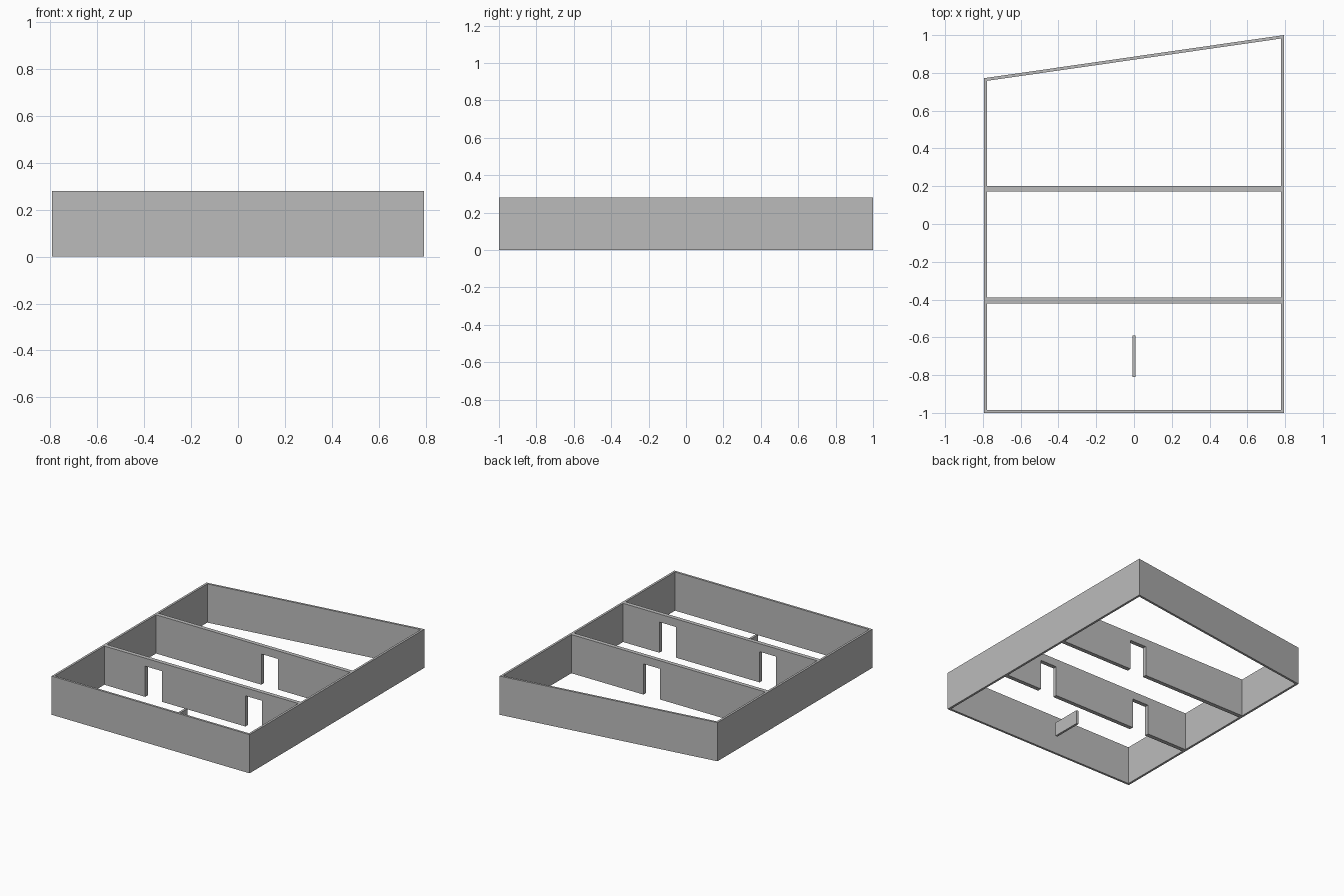
import bpy
import bmesh

cube = bpy.data.objects.get("Cube")
if cube:
    bpy.data.objects.remove(cube, do_unlink=True)

HALF_X, HEIGHT, WALL = 0.793, 0.28, 0.016
BACK_RIGHT, BACK_LEFT = 0.772, 1.0   # depth of the slanted back at each side
DOOR_W, DOOR_H = 0.133, 0.222

grey = bpy.data.materials.new("plaster_grey")
grey.use_nodes = True
grey.diffuse_color = (0.5, 0.5, 0.5, 1)
grey.node_tree.nodes["Principled BSDF"].inputs["Base Color"].default_value = (0.5, 0.5, 0.5, 1)


def finish(name, bm):
    """Turn a bmesh into a named, flat shaded object."""
    bmesh.ops.recalc_face_normals(bm, faces=bm.faces)
    mesh = bpy.data.meshes.new(name)
    bm.to_mesh(mesh)
    bm.free()
    mesh.materials.append(grey)
    obj = bpy.data.objects.new(name, mesh)
    bpy.context.collection.objects.link(obj)
    return obj


def extrude(bm, faces, offset):
    """Give flat faces a thickness."""
    result = bmesh.ops.extrude_face_region(bm, geom=faces, use_keep_orig=True)
    verts = [g for g in result["geom"] if isinstance(g, bmesh.types.BMVert)]
    bmesh.ops.translate(bm, verts=verts, vec=offset)


def outer_walls():
    """Closed ring of walls with a slanted back."""
    slope = (BACK_LEFT - BACK_RIGHT) / (2 * HALF_X)
    drop = WALL * (1 + slope ** 2) ** 0.5
    ix = HALF_X - WALL
    outer = [(-HALF_X, -1), (HALF_X, -1), (HALF_X, BACK_LEFT), (-HALF_X, BACK_RIGHT)]
    inner = [(-ix, -1 + WALL), (ix, -1 + WALL),
             (ix, BACK_LEFT - slope * WALL - drop),
             (-ix, BACK_RIGHT + slope * WALL - drop)]
    bm = bmesh.new()
    o = [bm.verts.new((x, y, 0)) for x, y in outer]
    i = [bm.verts.new((x, y, 0)) for x, y in inner]
    faces = []
    for k in range(4):
        n = (k + 1) % 4
        faces.append(bm.faces.new((o[k], o[n], i[n], i[k])))
    extrude(bm, faces, (0, 0, HEIGHT))
    finish("outer_walls", bm)


def divider(name, y, doors):
    """Wall across the plan with door openings down to the floor."""
    ix = HALF_X - WALL
    profile = [(-ix, HEIGHT), (-ix, 0)]
    for x in doors:
        a, b = x - DOOR_W / 2, x + DOOR_W / 2
        profile += [(a, 0), (a, DOOR_H), (b, DOOR_H), (b, 0)]
    profile += [(ix, 0), (ix, HEIGHT)]
    bm = bmesh.new()
    face = bm.faces.new([bm.verts.new((x, y, z)) for x, z in profile])
    extrude(bm, [face], (0, 0.03, 0))
    finish(name, bm)


def low_partition():
    """Short, low free-standing wall in the front room."""
    h = WALL / 2
    bm = bmesh.new()
    plan = [(-h, -0.81), (h, -0.81), (h, -0.59), (-h, -0.59)]
    face = bm.faces.new([bm.verts.new((x, y, 0)) for x, y in plan])
    extrude(bm, [face], (0, 0, 0.102))
    finish("low_partition", bm)


outer_walls()
divider("front_divider", -0.42, (-0.383, 0.42))
divider("back_divider", 0.172, (0.133,))
low_partition()
